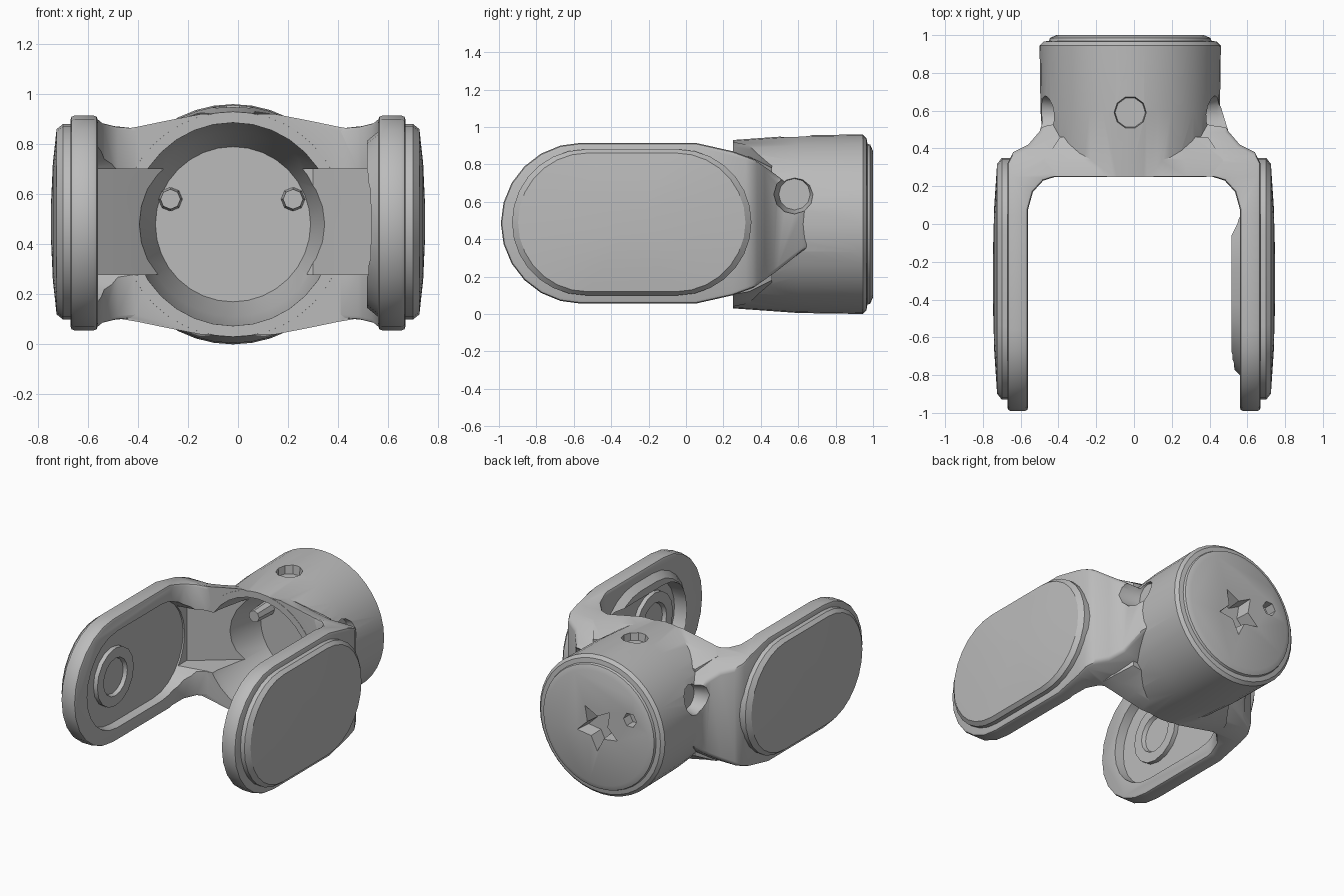
import bpy, bmesh, math

cube = bpy.data.objects.get("Cube")
if cube:
    bpy.data.objects.remove(cube)

grey = bpy.data.materials.new("plain_grey")
grey.use_nodes = True
grey.diffuse_color = (0.5, 0.5, 0.5, 1)
grey.node_tree.nodes["Principled BSDF"].inputs["Base Color"].default_value = (0.5, 0.5, 0.5, 1)

BX, CZ = -0.02, 0.48   # centre of the barrel
PLACE = {"x": lambda a, b, p: (p, a, b),
         "y": lambda a, b, p: (a, p, b),
         "z": lambda a, b, p: (a, b, p)}


def loft(name, outline, sections, axis, centre=(0, 0)):
    """Skin an outline through (position, scale) sections along an axis."""
    bm = bmesh.new()
    rings = []
    for pos, s in sections:
        rings.append([bm.verts.new(PLACE[axis](centre[0] + a * s, centre[1] + b * s, pos))
                      for a, b in outline])
    n = len(outline)
    for r0, r1 in zip(rings, rings[1:]):
        for i in range(n):
            j = (i + 1) % n
            bm.faces.new((r0[i], r0[j], r1[j], r1[i]))
    bm.faces.new(rings[0])
    bm.faces.new(rings[-1])
    bmesh.ops.recalc_face_normals(bm, faces=bm.faces)
    mesh = bpy.data.meshes.new(name)
    bm.to_mesh(mesh)
    bm.free()
    mesh.materials.append(grey)
    ob = bpy.data.objects.new(name, mesh)
    bpy.context.scene.collection.objects.link(ob)
    return ob


def arc(r, start, end, n, cx=0, cy=0):
    pts = []
    for i in range(n + 1):
        t = math.radians(start + (end - start) * i / n)
        pts.append((cx + r * math.cos(t), cy + r * math.sin(t)))
    return pts


def circle(r, n=32):
    return arc(r, 0, 360, n)[:-1]


def stadium(half, r, n=12):
    return arc(r, -90, 90, n, half) + arc(r, 90, 270, n, -half)


def mirrored(pts):
    return pts + [(-x, y) for x, y in reversed(pts)]


def bake(ob):
    dg = bpy.context.evaluated_depsgraph_get()
    mesh = bpy.data.meshes.new_from_object(ob.evaluated_get(dg))
    ob.modifiers.clear()
    ob.data = mesh


def combine(ob, other, operation):
    mod = ob.modifiers.new(operation, "BOOLEAN")
    mod.operation = operation
    mod.solver = "EXACT"
    mod.object = other
    bake(ob)
    bpy.data.objects.remove(other)


def smooth(ob, angle=32):
    bpy.ops.object.select_all(action="DESELECT")
    ob.select_set(True)
    bpy.context.view_layer.objects.active = ob
    bpy.ops.object.shade_smooth_by_angle(angle=math.radians(angle))


# Forked body: plan outline trimmed by the rounded side outline
plan = mirrored([(0.4, 0.255), (0.48, 0.23), (0.535, 0.17), (0.56, 0.08), (0.56, -1.1),
                 (0.67, -1.1), (0.67, 0.32), (0.64, 0.38), (0.56, 0.42),
                 (0.5, 0.49), (0.46, 0.62), (0.4, 0.7)])
body = loft("forked_body", plan, [(-0.2, 1), (1.2, 1)], "z")
neck = [(0.05, 0.43), (0.25, 0.385), (0.36, 0.345), (0.48, 0.26), (0.62, 0.15), (0.75, 0.08)]
side = (arc(0.43, 90, 270, 12, -0.56) + [(y, -h) for y, h in neck]
        + [(y, h) for y, h in reversed(neck)])
trim = loft("side_trim", side, [(-1, 1), (1, 1)], "x", (0, CZ + 0.005))
combine(body, trim, "INTERSECT")
bevel = body.modifiers.new("edge", "BEVEL")
bevel.width = 0.03
bevel.segments = 2
bevel.limit_method = "ANGLE"
bevel.angle_limit = math.radians(45)
bake(body)

# Barrel with a stepped end disc, and a collar blending it into the neck
barrel = loft("barrel", circle(1, 40),
              [(0.25, 0.45), (0.6, 0.475), (0.945, 0.48), (0.965, 0.46),
               (0.97, 0.43), (0.985, 0.425), (1.0, 0.39)], "y", (BX, CZ))
combine(body, barrel, "UNION")
half_collar = [(0.15, 0.44), (0.28, 0.415), (0.4, 0.39), (0.49, 0.375)]
collar = mirrored(half_collar + [(x, -z) for x, z in reversed(half_collar)])
combine(body, loft("collar", collar, [(0.252, 1), (0.34, 0.96), (0.46, 0.8)], "y", (0, CZ)), "UNION")

# Raised pad on the inside of the left arm
combine(body, loft("arm_pad", stadium(0.1, 0.37), [(0.6, 1), (0.56, 1), (0.515, 0.9)],
                   "x", (-0.33, CZ)), "UNION")

# Hollow barrel and neck channel
combine(body, loft("bore", circle(1, 32), [(0.1, 0.41), (0.3, 0.405), (0.5, 0.37), (0.72, 0.31)],
                   "y", (BX, CZ)), "DIFFERENCE")
channel = mirrored([(0.61, 0.0), (0.61, 0.31), (0.5, 0.39), (0.3, 0.55)])
combine(body, loft("channel", channel, [(0.28, 1), (0.7, 1)], "z"), "DIFFERENCE")

# Arm recesses and side screw pockets
for s, half, r in ((-1, 0.25, 0.35), (1, 0.22, 0.29)):
    combine(body, loft("arm_recess", stadium(half, r), [(s * 0.4, 1), (s * 0.62, 0.94)],
                       "x", (-0.28, CZ)), "DIFFERENCE")
    combine(body, loft("side_pocket", circle(0.12, 12),
                       [(BX + s * 0.39, 0.7), (BX + s * 0.46, 0.85), (BX + s * 0.62, 1)],
                       "x", (0.58, 0.64)), "DIFFERENCE")

# Top pocket, end star socket and small end hole
combine(body, loft("top_pocket", circle(0.1, 10), [(0.895, 0.8), (1.1, 1)], "z", (BX, 0.59)), "DIFFERENCE")
star = [arc(0.18 if i % 2 else 0.09, 36 * i + 18, 360, 1)[0] for i in range(10)]
combine(body, loft("star_socket", star, [(0.9, 0.8), (1.1, 1)], "y", (BX, CZ)), "DIFFERENCE")
combine(body, loft("end_hole", circle(0.05, 6), [(0.93, 1), (1.1, 1)], "y", (-0.27, 0.6)), "DIFFERENCE")
smooth(body)

# Domed side covers and the motor rings inside the arms
for s, side_name in ((-1, "right"), (1, "left")):
    cover = loft(side_name + "_cover", stadium(0.25, 0.39, 14),
                 [(s * 0.64, 1), (s * 0.70, 1), (s * 0.725, 0.95), (s * 0.74, 0.6), (s * 0.747, 0.2)],
                 "x", (-0.29, CZ + 0.01))
    smooth(cover)
    ring = loft(side_name + "_motor_ring", circle(0.2, 16),
                [(s * 0.64, 1), (s * 0.59, 1), (s * 0.59, 0.65), (s * 0.615, 0.6)],
                "x", (-0.5, CZ))
    smooth(ring)

# Screw posts inside the barrel
for x, name in ((-0.27, "right"), (0.22, "left")):
    smooth(loft(name + "_screw_post", circle(0.05, 8), [(0.56, 0.8), (0.76, 1)], "y", (x, 0.58)))
